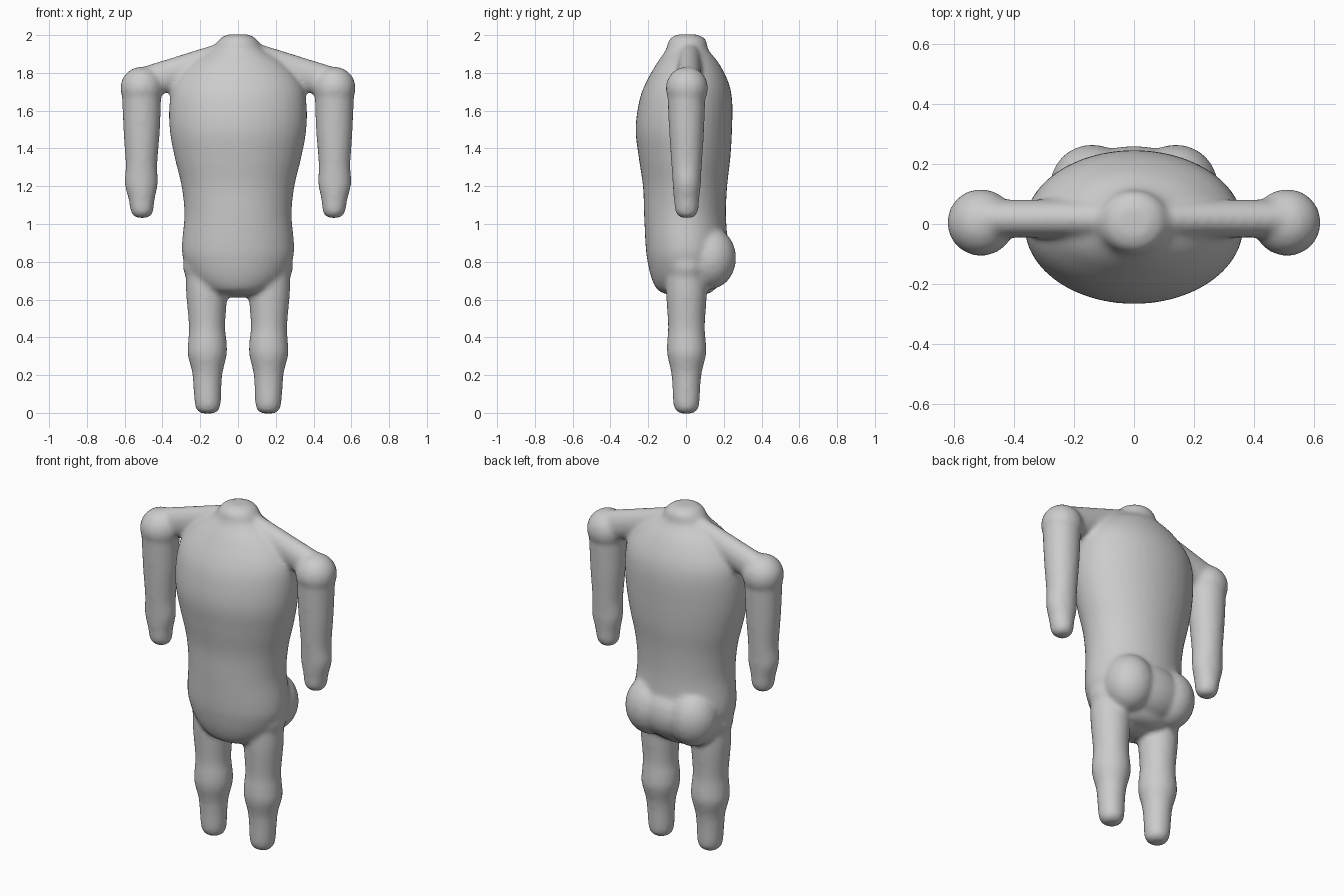
import bpy, bmesh, math
from mathutils import Vector, Matrix

if "Cube" in bpy.data.objects:
    bpy.data.objects.remove(bpy.data.objects["Cube"], do_unlink=True)

SIDES = 40
STEPS = 5
bm = bmesh.new()


def smooth_rows(rows):
    """Catmull-Rom interpolation of the section rows."""
    pts = [Vector(r) for r in rows]
    pts = [pts[0]] + pts + [pts[-1]]
    out = []
    for a, b, c, d in zip(pts, pts[1:], pts[2:], pts[3:]):
        for i in range(STEPS):
            t = i / STEPS
            out.append(b + (c - a) * t / 2 + (2 * a - 5 * b + 4 * c - d) * t * t / 2
                       + (3 * b - a - 3 * c + d) * t ** 3 / 2)
    return out + [pts[-1]]


def loft(rows):
    """Closed skin over horizontal sections: z, x centre, x radius, front y, back y."""
    rings = []
    for z, cx, rx, front, back in smooth_rows(rows):
        cy, ry = (front + back) / 2, (back - front) / 2
        rings.append([bm.verts.new((cx + rx * math.cos(a), cy + ry * math.sin(a), z))
                      for a in (2 * math.pi * i / SIDES for i in range(SIDES))])
    for lo, hi in zip(rings, rings[1:]):
        for i in range(SIDES):
            j = (i + 1) % SIDES
            bm.faces.new((lo[i], lo[j], hi[j], hi[i]))
    bm.faces.new(rings[0][::-1])
    bm.faces.new(rings[-1])


def ball(centre, radii):
    matrix = Matrix.Translation(centre) @ Matrix.Diagonal((*radii, 1))
    bmesh.ops.create_uvsphere(bm, u_segments=SIDES, v_segments=24, radius=1, matrix=matrix)


def bar(a, b, ra, rb, squash):
    """Tapered rod with an oval section from a to b."""
    a, b = Vector(a), Vector(b)
    turn = (b - a).to_track_quat('Z', 'Y').to_matrix().to_4x4()
    matrix = Matrix.Translation((a + b) / 2) @ Matrix.Diagonal((1, squash, 1, 1)) @ turn
    bmesh.ops.create_cone(bm, cap_ends=True, segments=SIDES, radius1=ra, radius2=rb,
                          depth=(b - a).length, matrix=matrix)


# Torso with the neck stump
loft([
    (0.625, 0, 0.11, -0.09, 0.10),
    (0.65, 0, 0.18, -0.15, 0.15),
    (0.72, 0, 0.25, -0.185, 0.19),
    (0.82, 0, 0.292, -0.207, 0.215),
    (0.90, 0, 0.297, -0.215, 0.22),
    (1.05, 0, 0.284, -0.222, 0.212),
    (1.20, 0, 0.299, -0.228, 0.218),
    (1.35, 0, 0.335, -0.25, 0.235),
    (1.50, 0, 0.362, -0.267, 0.244),
    (1.65, 0, 0.362, -0.248, 0.245),
    (1.75, 0, 0.335, -0.212, 0.225),
    (1.85, 0, 0.25, -0.155, 0.175),
    (1.92, 0, 0.14, -0.108, 0.12),
    (1.965, 0, 0.11, -0.095, 0.11),
    (1.99, 0, 0.085, -0.075, 0.09),
    (2.004, 0, 0.05, -0.04, 0.05),
])

# Seat
ball((0, 0.12, 0.82), (0.23, 0.14, 0.16))

for s in (1, -1):
    ball((s * 0.14, 0.125, 0.82), (0.14, 0.14, 0.165))
    # Shoulder
    bar((s * 0.05, 0.018, 1.885), (s * 0.5, 0.018, 1.745), 0.085, 0.085, 0.75)
    ball((s * 0.51, 0.005, 1.72), (0.113, 0.112, 0.113))
    # Arm and hand
    loft([
        (1.032, s * 0.508, 0.03, -0.025, 0.035),
        (1.06, s * 0.508, 0.058, -0.055, 0.062),
        (1.13, s * 0.510, 0.069, -0.064, 0.07),
        (1.20, s * 0.512, 0.086, -0.07, 0.078),
        (1.25, s * 0.512, 0.087, -0.073, 0.08),
        (1.32, s * 0.511, 0.084, -0.078, 0.085),
        (1.50, s * 0.510, 0.097, -0.09, 0.096),
        (1.72, s * 0.510, 0.105, -0.10, 0.105),
    ])
    # Leg and foot
    loft([
        (-0.003, s * 0.16, 0.035, -0.03, 0.035),
        (0.03, s * 0.16, 0.066, -0.064, 0.068),
        (0.15, s * 0.162, 0.075, -0.073, 0.077),
        (0.22, s * 0.162, 0.082, -0.08, 0.085),
        (0.31, s * 0.163, 0.104, -0.1, 0.107),
        (0.38, s * 0.162, 0.102, -0.1, 0.105),
        (0.46, s * 0.164, 0.096, -0.095, 0.1),
        (0.62, s * 0.166, 0.108, -0.105, 0.11),
        (0.72, s * 0.168, 0.108, -0.105, 0.11),
    ])
    # Hip
    ball((s * 0.18, 0.005, 0.78), (0.112, 0.11, 0.112))

# Bridge between the legs
ball((0, 0.005, 0.665), (0.14, 0.1, 0.055))

bmesh.ops.recalc_face_normals(bm, faces=bm.faces)
mesh = bpy.data.meshes.new("body")
bm.to_mesh(mesh)
bm.free()
body = bpy.data.objects.new("body", mesh)
bpy.context.collection.objects.link(body)

# Fuse the parts into one soft skin
fuse = body.modifiers.new("fuse", 'REMESH')
fuse.mode = 'VOXEL'
fuse.voxel_size = 0.013
fuse.use_smooth_shade = True
soften = body.modifiers.new("soften", 'SMOOTH')
soften.factor = 0.5
soften.iterations = 10

# Grey clay
clay = bpy.data.materials.new("grey clay")
clay.use_nodes = True
colour = (0.6, 0.6, 0.6, 1)
clay.diffuse_color = colour
clay.node_tree.nodes["Principled BSDF"].inputs["Base Color"].default_value = colour
mesh.materials.append(clay)
